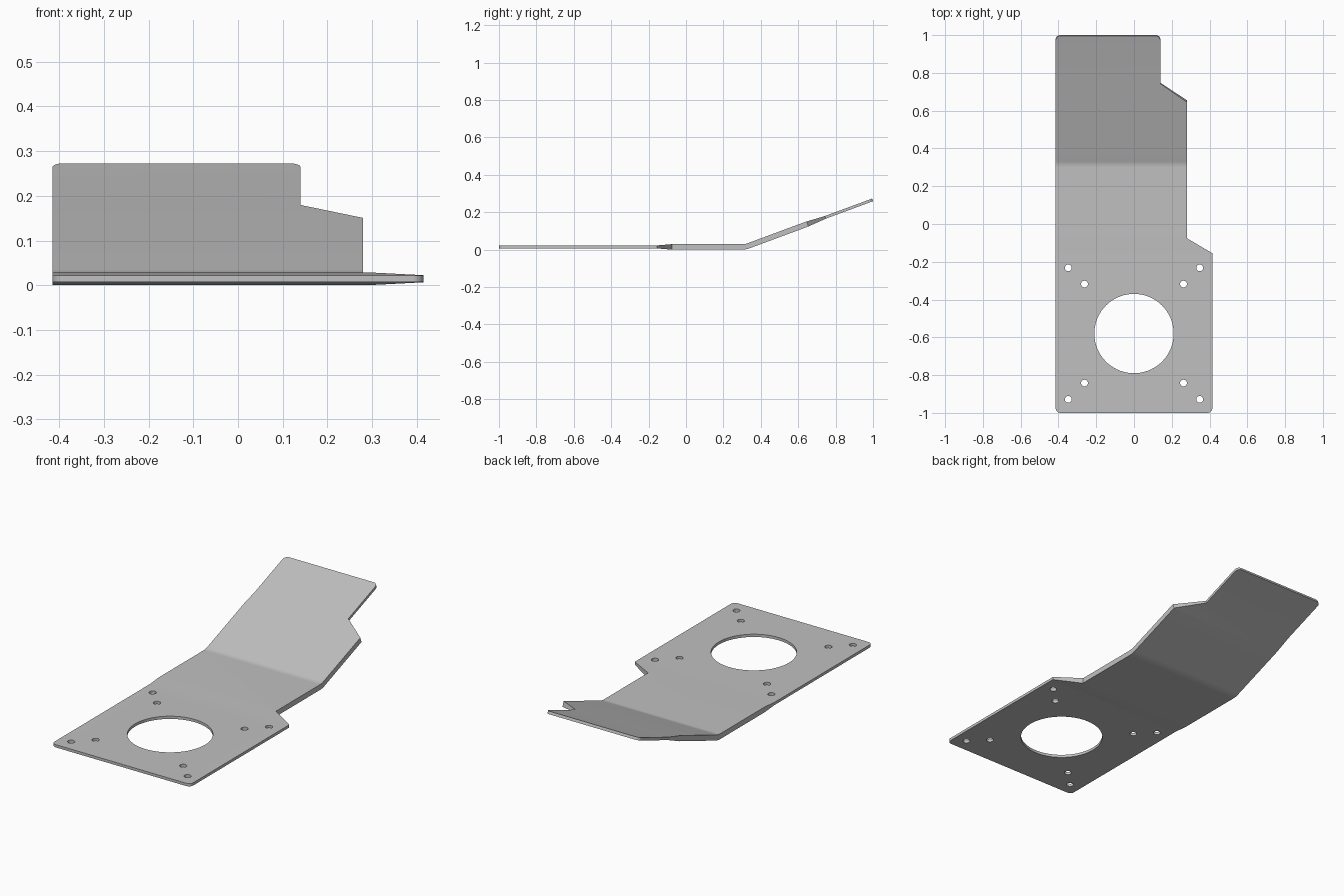
import bpy, bmesh, math
from mathutils import Vector

if "Cube" in bpy.data.objects:
    bpy.data.objects.remove(bpy.data.objects["Cube"], do_unlink=True)

MID, THICK, THIN = 0.0145, 0.0145, 0.0075   # sheet centre height, half thicknesses
START, RADIUS, ANGLE = 0.30, 0.10, math.radians(20.3)
ARC = RADIUS * ANGLE


def unrolled(y):
    """Flat-sheet position of a point beyond the bend."""
    return START + ARC + (y - START - RADIUS * math.sin(ANGLE)) / math.cos(ANGLE)


def bent(p):
    """Roll a flat-sheet point round the bend."""
    s, h = p.y - START, p.z - MID
    if s <= 0:
        return p.copy()
    a = min(s / RADIUS, ANGLE)
    rest = max(s - ARC, 0)
    y = START + RADIUS * math.sin(a) + rest * math.cos(a) - h * math.sin(a)
    z = MID + RADIUS * (1 - math.cos(a)) + rest * math.sin(a) + h * math.cos(a)
    return Vector((p.x, y, z))


def prism(name, points, offset):
    """Extrude a closed loop of points."""
    bm = bmesh.new()
    face = bm.faces.new([bm.verts.new(p) for p in points])
    out = bmesh.ops.extrude_face_region(bm, geom=[face])["geom"]
    bmesh.ops.translate(bm, vec=offset, verts=[v for v in out if isinstance(v, bmesh.types.BMVert)])
    bmesh.ops.recalc_face_normals(bm, faces=bm.faces)
    mesh = bpy.data.meshes.new(name)
    bm.to_mesh(mesh)
    bm.free()
    ob = bpy.data.objects.new(name, mesh)
    bpy.context.collection.objects.link(ob)
    return ob


def circle(x, y, r, n, start=0.0, sweep=2 * math.pi):
    return [(x + r * math.cos(start + sweep * i / n), y + r * math.sin(start + sweep * i / n), -0.2)
            for i in range(n)]


def corner(x, y, sx, sy, start, r=0.025):
    pts = circle(x - sx * r, y - sy * r, r, 6, start, math.pi / 2 * 1.2)
    return pts[:6]


# Sheet cross-section, unrolled flat, with thinned ends
tip = unrolled(0.9975)
stations = [(-1, THIN), (-0.16, THIN), (-0.08, THICK)]
stations += [(START + ARC * i / 6, THICK) for i in range(7)]
stations += [(unrolled(0.645), THICK), (unrolled(0.745), THIN), (tip, THIN)]
section = [(-0.6, y, MID - h) for y, h in stations]
section += [(-0.6, y, MID + h) for y, h in reversed(stations)]
plate = prism("bracket_plate", section, (1.2, 0, 0))

# Outline with rounded end corners and two stepped shoulders
q = math.pi / 2
outline = corner(-0.415, -1, -1, -1, 2 * q) + corner(0.415, -1, 1, -1, 3 * q)
outline += [(x, y, -0.2) for x, y in
            [(0.415, -0.155), (0.28, -0.075), (0.28, unrolled(0.65)), (0.14, unrolled(0.745))]]
outline += corner(0.14, tip, 1, 1, 0) + corner(-0.415, tip, -1, 1, q)
cutters = [(prism("outline_cutter", outline, (0, 0, 0.4)), "INTERSECT")]

# Large opening and four pairs of screw holes
CY = -0.58
cutters.append((prism("opening_cutter", circle(0, CY, 0.21, 72), (0, 0, 0.4)), "DIFFERENCE"))
for sx in (-1, 1):
    for sy in (-1, 1):
        for dx, dy in ((0.348, 0.348), (0.262, 0.262)):
            hole = circle(sx * dx, CY + sy * dy, 0.018, 20)
            cutters.append((prism("screw_hole_cutter", hole, (0, 0, 0.4)), "DIFFERENCE"))

for cutter, operation in cutters:
    cutter.hide_render = True
    mod = plate.modifiers.new("cut", "BOOLEAN")
    mod.object, mod.operation, mod.solver = cutter, operation, "EXACT"
graph = bpy.context.evaluated_depsgraph_get()
flat = bpy.data.meshes.new_from_object(plate.evaluated_get(graph))
plate.modifiers.clear()
plate.data = flat
for cutter, _ in cutters:
    bpy.data.objects.remove(cutter, do_unlink=True)

# Fold the sheet
for v in flat.vertices:
    v.co = bent(v.co)

# Grey metal
grey = bpy.data.materials.new("grey_metal")
grey.use_nodes = True
grey.diffuse_color = (0.53, 0.53, 0.53, 1)
grey.node_tree.nodes["Principled BSDF"].inputs["Base Color"].default_value = grey.diffuse_color
flat.materials.clear()
flat.materials.append(grey)

# Smooth bend and hole walls, flat sheet faces
bpy.ops.object.select_all(action="DESELECT")
plate.select_set(True)
bpy.context.view_layer.objects.active = plate
bpy.ops.object.shade_smooth_by_angle(angle=math.radians(30))
weighted = plate.modifiers.new("even_normals", "WEIGHTED_NORMAL")
weighted.keep_sharp = True
